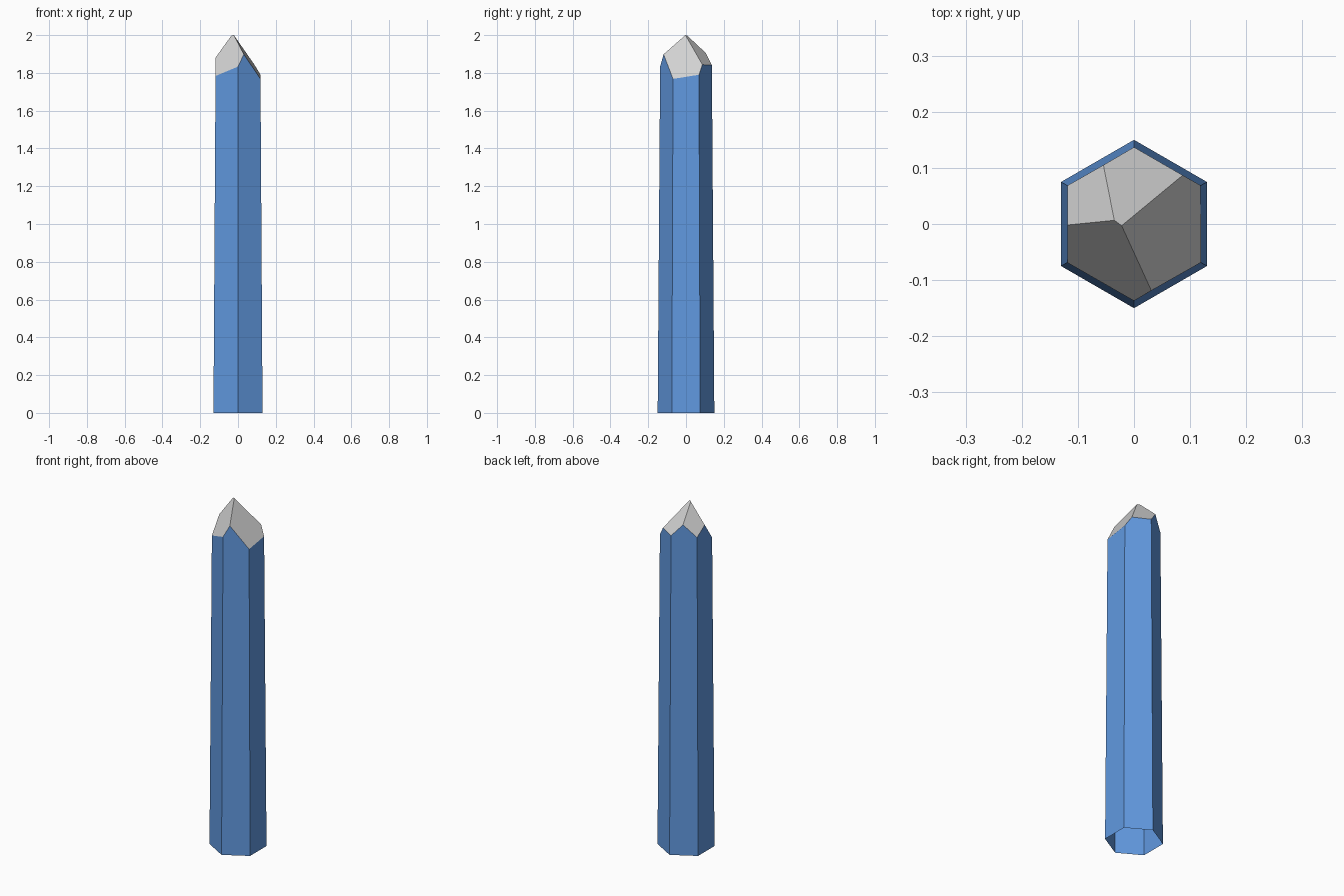
import bpy
import bmesh
from math import pi
from mathutils import Matrix, Vector

cube = bpy.data.objects.get("Cube")
if cube:
    bpy.data.objects.remove(cube, do_unlink=True)


def make_material(name, colour):
    mat = bpy.data.materials.new(name)
    mat.use_nodes = True
    mat.diffuse_color = (*colour, 1)
    mat.node_tree.nodes["Principled BSDF"].inputs["Base Color"].default_value = (*colour, 1)
    return mat


blue = make_material("crystal blue", (0.12, 0.32, 0.75))
grey = make_material("light grey", (0.64, 0.64, 0.64))

# Tapered six-sided shaft with a corner at front and back
HEIGHT = 2.2
bm = bmesh.new()
bmesh.ops.create_cone(bm, cap_ends=True, segments=6, radius1=0.15, radius2=0.1344, depth=HEIGHT,
                      matrix=Matrix.Translation((0, 0, HEIGHT / 2)))
if abs(max(v.co.x for v in bm.verts) - 0.15) < 0.001:
    bmesh.ops.rotate(bm, verts=bm.verts, matrix=Matrix.Rotation(pi / 6, 3, "Z"))

# Facets of the point: a point on each plane, then its slopes along x and y
APEX = Vector((-0.022, -0.003, 2.0))
SHOULDER = Vector((-0.037, 0.006, 1.995))
facets = [
    (APEX, 1.25, 1.45),       # front left-hand facet
    (APEX, -1.57, 0.16),      # side facet
    (APEX, -0.57, -1.05),     # back facet
    (SHOULDER, 1.46, -0.65),  # small corner facet
]
for point, slope_x, slope_y in facets:
    normal = Vector((-slope_x, -slope_y, 1)).normalized()
    cut = bmesh.ops.bisect_plane(bm, geom=bm.verts[:] + bm.edges[:] + bm.faces[:], dist=1e-6,
                                 plane_co=point, plane_no=normal, clear_outer=True)
    rim = [e for e in cut["geom_cut"] if isinstance(e, bmesh.types.BMEdge)]
    bmesh.ops.contextual_create(bm, geom=rim)

# Open base, grey point on a blue shaft
bmesh.ops.recalc_face_normals(bm, faces=bm.faces[:])
bmesh.ops.delete(bm, geom=[f for f in bm.faces if f.normal.z < -0.9], context="FACES_ONLY")
for face in bm.faces:
    face.material_index = 1 if face.normal.z > 0.2 else 0
    face.smooth = False

mesh = bpy.data.meshes.new("crystal")
bm.to_mesh(mesh)
bm.free()
mesh.materials.append(blue)
mesh.materials.append(grey)
crystal = bpy.data.objects.new("crystal", mesh)
bpy.context.collection.objects.link(crystal)
